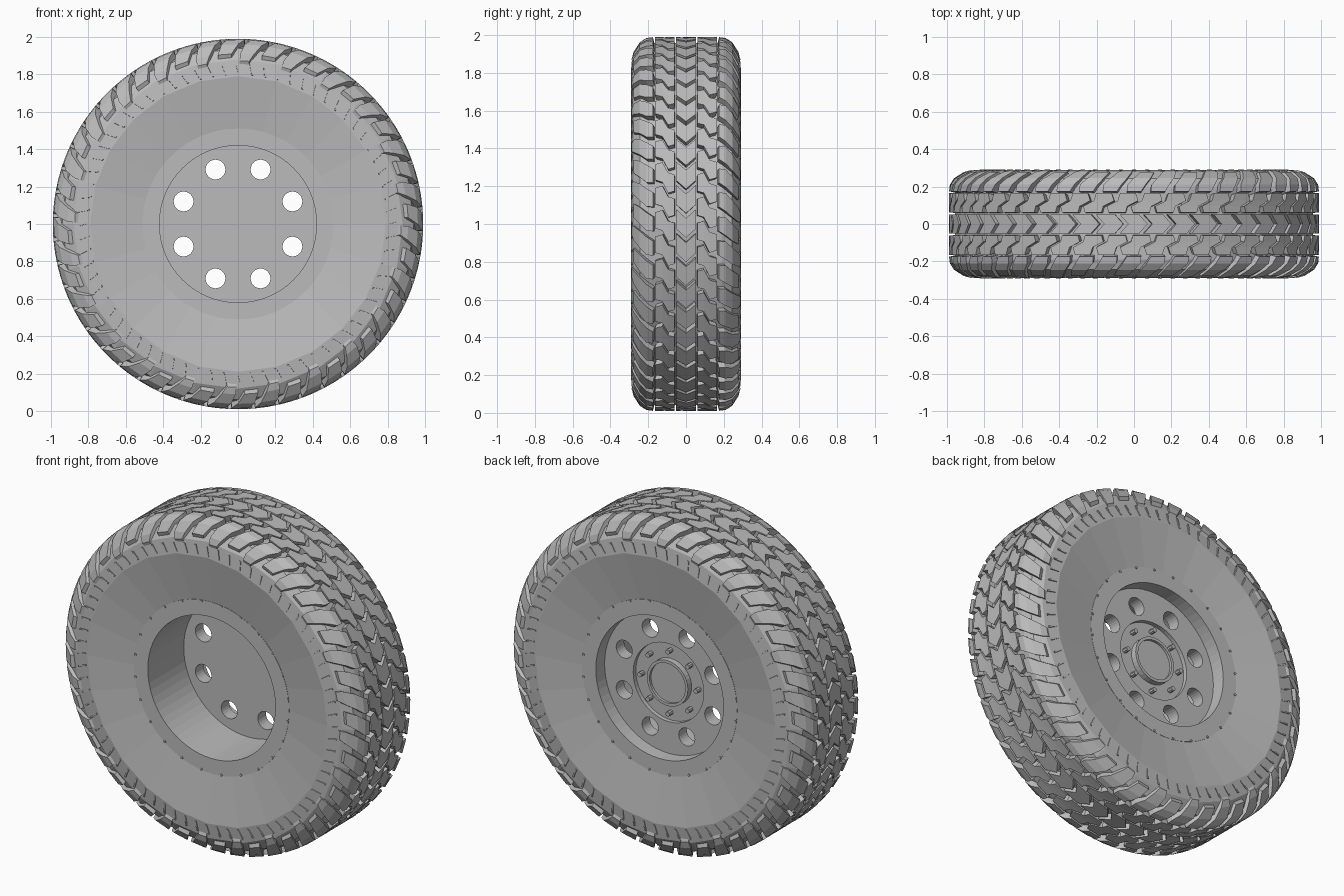
import bpy, bmesh
from math import sin, cos, pi, tau

old = bpy.data.objects.get("Cube")
if old:
    bpy.data.objects.remove(old, do_unlink=True)

grey = bpy.data.materials.new("plain_grey")
grey.use_nodes = True
grey.diffuse_color = (0.5, 0.5, 0.5, 1)
grey.node_tree.nodes["Principled BSDF"].inputs["Base Color"].default_value = grey.diffuse_color


def spin(r, angle, y):
    """Point at radius r around the axle."""
    return (r * sin(angle), y, 1 + r * cos(angle))


def finish(name, bm):
    bmesh.ops.recalc_face_normals(bm, faces=bm.faces)
    mesh = bpy.data.meshes.new(name)
    bm.to_mesh(mesh)
    bm.free()
    mesh.materials.append(grey)
    obj = bpy.data.objects.new(name, mesh)
    bpy.context.collection.objects.link(obj)
    return obj


def lathe(name, profile, sides):
    """Closed (radius, y) profile turned around the axle."""
    bm = bmesh.new()
    rings = [[bm.verts.new(spin(r, tau * i / sides, y)) for r, y in profile]
             for i in range(sides)]
    n = len(profile)
    for i in range(sides):
        a, b = rings[i], rings[(i + 1) % sides]
        for j in range(n):
            k = (j + 1) % n
            bm.faces.new((a[j], a[k], b[k], b[j]))
    return finish(name, bm)


def add_cylinder(bm, radius, y0, y1, sides, centre=(0, 1)):
    """Solid cylinder parallel to the axle."""
    cx, cz = centre
    rings = [[bm.verts.new((cx + radius * sin(tau * i / sides), y,
                            cz + radius * cos(tau * i / sides)))
              for i in range(sides)] for y in (y0, y1)]
    bm.faces.new(rings[0])
    bm.faces.new(rings[1])
    for i in range(sides):
        j = (i + 1) % sides
        bm.faces.new((rings[0][i], rings[0][j], rings[1][j], rings[1][i]))


def cylinder_ring(name, count, distance, radius, y0, y1, sides, phase=0.0):
    bm = bmesh.new()
    for i in range(count):
        x, _, z = spin(distance, tau * (i + phase) / count, 0)
        add_cylinder(bm, radius, y0, y1, sides, (x, z))
    return finish(name, bm)


def add_lug(bm, stations, angle, pitch, side=1, depth=0.045):
    """Raised strip through (y, radius, offset, width) stations."""
    rows = []
    for y, r, offset, width in stations:
        a0 = angle + side * pitch * (offset - width / 2)
        a1 = angle + side * pitch * (offset + width / 2)
        low_y, low_r = y * 0.94, r - depth
        rows.append([bm.verts.new(spin(rr, a, side * yy)) for rr, a, yy in
                     ((r, a0, y), (r, a1, y), (low_r, a1, low_y), (low_r, a0, low_y))])
    for p, q in zip(rows, rows[1:]):
        for j in range(4):
            k = (j + 1) % 4
            bm.faces.new((p[j], p[k], q[k], q[j]))
    bm.faces.new(rows[0])
    bm.faces.new(rows[-1])


# Tyre body: dished sidewalls and rounded shoulders
half = [(0.50, 0.243), (0.51, 0.246), (0.79, 0.290), (0.88, 0.279),
        (0.94, 0.243), (0.958, 0.19)]
lathe("tyre_body", half + [(r, -y) for r, y in reversed(half)], 24)

# Tread: centre chevrons, angled middle blocks and wrapping shoulder lugs
count = 48
pitch = tau / count
top = 0.99
chevron = [(-0.052, top, -0.2, 0.8), (0.0, top, 0.16, 0.8), (0.052, top, -0.2, 0.8)]
middle = [(0.062, top, 0.0, 0.7), (0.095, top, 0.0, 0.85),
          (0.125, top, 0.45, 0.85), (0.165, top, 0.45, 0.65)]
shoulder = [(0.175, top, 0.0, 0.6), (0.21, 0.985, 0.1, 0.75),
            (0.245, 0.962, 0.35, 0.72), (0.278, 0.91, 0.6, 0.62)]
long_tip = [(0.288, 0.872, 0.7, 0.45)]

bm = bmesh.new()
for i in range(count):
    add_lug(bm, chevron, i * pitch, pitch)
finish("centre_tread", bm)

for label, side in (("front", -1), ("back", 1)):
    bm = bmesh.new()
    for i in range(count):
        add_lug(bm, middle, (i + 0.3) * pitch, pitch, side)
    finish(label + "_middle_tread", bm)

    bm = bmesh.new()
    for i in range(count):
        shape = shoulder + long_tip if i % 2 else shoulder
        add_lug(bm, shape, i * pitch, pitch, side)
    finish(label + "_shoulder_lugs", bm)

    # Fine raised ticks on the sidewall
    bm = bmesh.new()
    for i in range(72):
        tick = [(0.288, 0.855, 0.1, 0.12), (0.292, 0.80, -0.1, 0.12)]
        add_lug(bm, tick, i * tau / 72, tau / 72, side, 0.01)
    finish(label + "_sidewall_ticks", bm)

    # Small bolts around the rim edge
    cylinder_ring(label + "_rim_bolts", 24, 0.505, 0.007,
                  side * 0.24, side * 0.254, 6, 0.5)

# Rim: flat flanges joined by the barrel
lathe("rim", [(0.51, -0.248), (0.42, -0.248), (0.42, 0.248), (0.51, 0.248)], 64)

# Wheel disc with a hub recess and eight round holes
bm = bmesh.new()
add_cylinder(bm, 0.422, 0.09, 0.165, 64)
disc = finish("wheel_disc", bm)
cutters = [cylinder_ring("hole_cutter", 8, 0.315, 0.053, 0.0, 0.3, 24, 0.5),
           cylinder_ring("hub_cutter", 1, 0.0, 0.232, 0.14, 0.3, 48)]
for cutter in cutters:
    cutter.hide_render = True
    cut = disc.modifiers.new(cutter.name, "BOOLEAN")
    cut.operation = "DIFFERENCE"
    cut.solver = "EXACT"
    cut.object = cutter
bpy.context.view_layer.objects.active = disc
for cut in list(disc.modifiers):
    bpy.ops.object.modifier_apply(modifier=cut.name)
for cutter in cutters:
    bpy.data.objects.remove(cutter, do_unlink=True)

# Hub cap with a shallow dish, and wheel studs
lathe("hub_cap", [(0.135, 0.13), (0.135, 0.175), (0.118, 0.175), (0.118, 0.13)], 32)
bm = bmesh.new()
add_cylinder(bm, 0.12, 0.13, 0.160, 32)
finish("hub_cap_face", bm)
cylinder_ring("wheel_studs", 8, 0.185, 0.014, 0.13, 0.175, 8)
